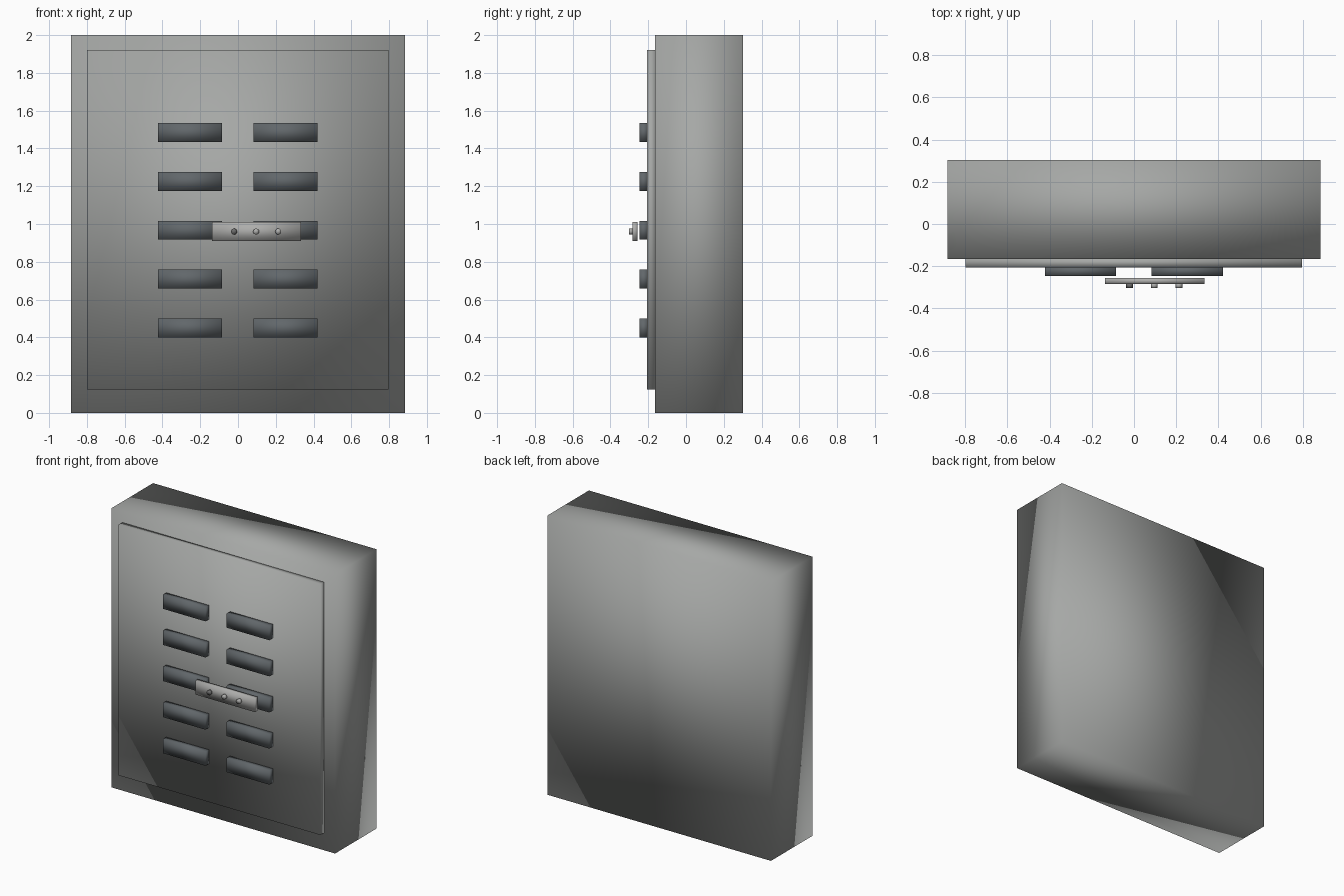
import bpy
import bmesh
from mathutils import Matrix, Vector

if "Cube" in bpy.data.objects:
    bpy.data.objects.remove(bpy.data.objects["Cube"], do_unlink=True)


def material(name, color):
    m = bpy.data.materials.new(name)
    m.use_nodes = True
    m.diffuse_color = (*color, 1)
    m.node_tree.nodes["Principled BSDF"].inputs["Base Color"].default_value = (*color, 1)
    return m


grey = material("cabinet grey", (0.38, 0.39, 0.38))
slate = material("vent slate", (0.12, 0.135, 0.145))
silver = material("handle silver", (0.42, 0.42, 0.41))
dark = material("dark button", (0.15, 0.15, 0.15))


def finish(name, bm, mat):
    for f in bm.faces:
        f.smooth = True
    mesh = bpy.data.meshes.new(name)
    bm.to_mesh(mesh)
    bm.free()
    mesh.materials.append(mat)
    bpy.context.collection.objects.link(bpy.data.objects.new(name, mesh))


def box(name, low, high, mat):
    """Softly shaded box between two opposite corners."""
    low, high = Vector(low), Vector(high)
    bm = bmesh.new()
    place = Matrix.Translation((low + high) / 2) @ Matrix.Diagonal((*(high - low), 1))
    bmesh.ops.create_cube(bm, size=1, matrix=place)
    finish(name, bm, mat)


def button(name, x, mat):
    """Short round stud pointing to the front."""
    bm = bmesh.new()
    place = Matrix.Translation((x, -0.292, 0.96)) @ Matrix.Rotation(1.5708, 4, "X")
    bmesh.ops.create_cone(bm, cap_ends=True, segments=16, radius1=0.016,
                          radius2=0.016, depth=0.022, matrix=place)
    finish(name, bm, mat)


# Cabinet and raised door
box("cabinet_body", (-0.885, -0.165, 0), (0.885, 0.303, 2), grey)
box("door", (-0.8, -0.207, 0.125), (0.797, -0.16, 1.92), grey)

# Two columns of five vents
for row in range(5):
    z = 0.45 + row * 0.2585
    for side, x in (("right", -0.254), ("left", 0.252)):
        box(f"vent_{side}_{row + 1}", (x - 0.169, -0.247, z - 0.05),
            (x + 0.169, -0.2, z + 0.05), slate)

# Handle plate with three buttons
box("handle_plate", (-0.138, -0.284, 0.91), (0.334, -0.257, 1.01), silver)
for i, mat in enumerate((dark, silver, silver)):
    button(f"button_{i + 1}", -0.021 + i * 0.117, mat)
